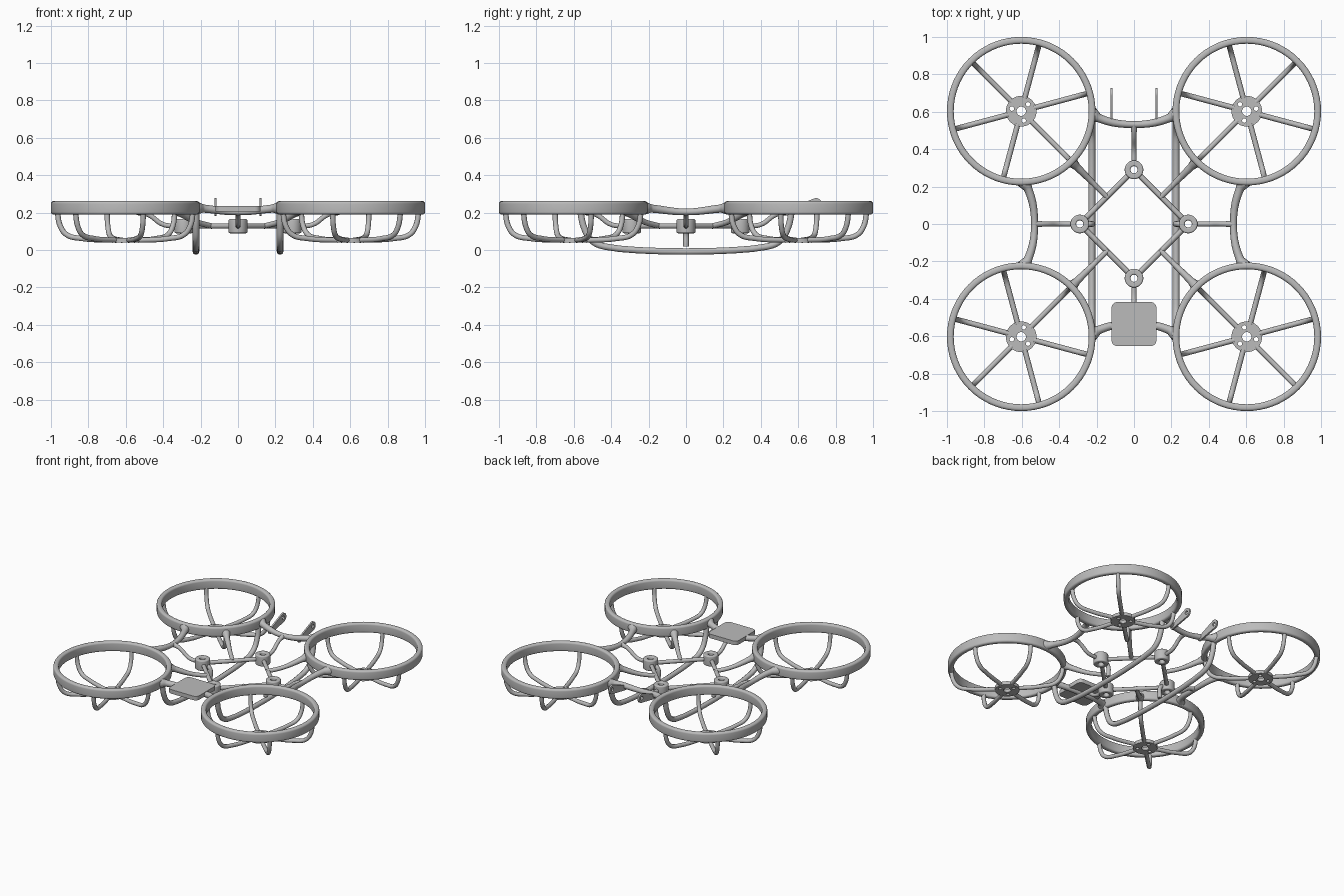
import bpy
import bmesh
from math import sin, cos, pi, radians
from mathutils import Matrix, Vector

cube = bpy.data.objects.get("Cube")
if cube:
    bpy.data.objects.remove(cube, do_unlink=True)

grey = bpy.data.materials.new("frame_grey")
grey.use_nodes = True
COLOR = (0.5, 0.5, 0.5, 1)
grey.diffuse_color = COLOR
grey.node_tree.nodes["Principled BSDF"].inputs["Base Color"].default_value = COLOR
parts = []


def add_mesh(name, mesh):
    obj = bpy.data.objects.new(name, mesh)
    mesh.materials.clear()
    mesh.materials.append(grey)
    bpy.context.collection.objects.link(obj)
    parts.append(obj)
    return obj


def curve_to_mesh(name, curve, matrix):
    tmp = bpy.data.objects.new("tmp", curve)
    bpy.context.collection.objects.link(tmp)
    deps = bpy.context.evaluated_depsgraph_get()
    mesh = bpy.data.meshes.new_from_object(tmp.evaluated_get(deps))
    bpy.data.objects.remove(tmp, do_unlink=True)
    mesh.transform(matrix)
    return add_mesh(name, mesh)


def tube(name, points, radius, matrix=Matrix(), flare=None):
    """Round rod through smooth points; flare scales the radius at each point."""
    curve = bpy.data.curves.new(name, 'CURVE')
    curve.dimensions = '3D'
    curve.bevel_depth = radius
    curve.bevel_resolution = 3
    curve.resolution_u = 8
    curve.use_fill_caps = True
    spline = curve.splines.new('BEZIER')
    spline.bezier_points.add(len(points) - 1)
    for i, p in enumerate(points):
        bp = spline.bezier_points[i]
        bp.co = p
        bp.handle_left_type = bp.handle_right_type = 'AUTO'
        bp.radius = flare[i] if flare else 1
    return curve_to_mesh(name, curve, matrix)


def slab(name, loops, thickness, matrix=Matrix(), bevel=0.0):
    """Flat plate from an outline; any further loops are holes."""
    curve = bpy.data.curves.new(name, 'CURVE')
    curve.dimensions = '2D'
    curve.fill_mode = 'BOTH'
    curve.extrude = thickness / 2 - bevel
    curve.bevel_depth = bevel
    curve.offset = -bevel
    for loop in loops:
        spline = curve.splines.new('POLY')
        spline.points.add(len(loop) - 1)
        for sp, (x, y) in zip(spline.points, loop):
            sp.co = (x, y, 0, 1)
        spline.use_cyclic_u = True
    return curve_to_mesh(name, curve, matrix)


def arc(cx, cy, r, start=0, sweep=360, n=24):
    steps = n if sweep == 360 else n - 1
    return [(cx + r * cos(radians(start + sweep * i / steps)),
             cy + r * sin(radians(start + sweep * i / steps))) for i in range(n)]


def rounded_rect(cx, cy, w, h, r, n=6):
    pts = []
    for i, (sx, sy) in enumerate([(1, 1), (-1, 1), (-1, -1), (1, -1)]):
        pts += arc(cx + sx * (w / 2 - r), cy + sy * (h / 2 - r), r, 90 * i, 90, n)
    return pts


def lathe(name, profile, matrix, segments=72):
    bm = bmesh.new()
    verts = [bm.verts.new((r, 0, z)) for r, z in profile]
    edges = [bm.edges.new((verts[i], verts[(i + 1) % len(verts)])) for i in range(len(verts))]
    bmesh.ops.spin(bm, geom=verts + edges, cent=(0, 0, 0), axis=(0, 0, 1),
                   angle=2 * pi, steps=segments, use_merge=True)
    bmesh.ops.remove_doubles(bm, verts=bm.verts, dist=0.0002)
    bmesh.ops.recalc_face_normals(bm, faces=bm.faces)
    bm.transform(matrix)
    mesh = bpy.data.meshes.new(name)
    bm.to_mesh(mesh)
    bm.free()
    return add_mesh(name, mesh)


CENTRE, RING, NODE, FRAME_Z = 0.603, 0.379, 0.29, 0.128
corners = ["back_left", "back_right", "front_right", "front_left"]
sides = ["left", "back", "right", "front"]

for k in range(4):
    turn = Matrix.Rotation(k * pi / 2, 4, 'Z')
    corner, side = corners[k], sides[k]
    duct = turn @ Matrix.Translation((CENTRE, CENTRE, 0))

    # Rotor guard ring
    lathe(corner + "_guard_ring", rounded_rect(RING, 0.226, 0.036, 0.072, 0.014), duct)

    # Motor mount disc with its holes
    holes = [arc(0, 0, 0.025)]
    for i in range(3):
        a = radians((15 if k % 2 == 0 else 75) + 120 * i)
        holes.append(arc(0.052 * cos(a), 0.052 * sin(a), 0.012, n=12))
    slab(corner + "_motor_mount", [arc(0, 0, 0.082, n=36)] + holes, 0.024,
         duct @ Matrix.Translation((0, 0, 0.052)))

    # Curved spokes under the ring
    for i in range(6):
        tube(f"{corner}_spoke_{i + 1}",
             [(0.07, 0, 0.053), (0.24, 0, 0.062), (0.325, 0, 0.083),
              (0.36, 0, 0.13), (0.376, 0, 0.205)],
             0.0145, duct @ Matrix.Rotation(radians(45 + 60 * i), 4, 'Z'))

    # Diagonal arm from the ring to the centre frame
    tube(corner + "_arm",
         [(0.335, 0.335, 0.215), (0.305, 0.305, 0.197), (0.22, 0.22, 0.15), (0.14, 0.14, FRAME_Z)],
         0.015, turn, [2.2, 1.35, 1, 1])

    # Bowed bridge between two neighbouring rings
    tube(side + "_bridge",
         [(0.59, -0.225, 0.225), (0.565, -0.185, 0.222), (0.532, 0, 0.204),
          (0.565, 0.185, 0.222), (0.59, 0.225, 0.225)],
         0.018, turn, [2, 1.25, 1, 1.25, 2])

    # Rod from bridge down to the frame node
    tube(side + "_rod",
         [(0.532, 0, 0.204), (0.48, 0, 0.19), (0.4, 0, 0.137), (0.33, 0, FRAME_Z)],
         0.0135, turn, [1.4, 1, 1, 1])

    # Node with a bore, and the centre frame bar
    slab(side + "_node", [arc(NODE, 0, 0.05, n=32), arc(NODE, 0, 0.019)], 0.076,
         turn @ Matrix.Translation((0, 0, FRAME_Z)), 0.008)
    a, b = Vector((NODE, 0, FRAME_Z)), Vector((0, NODE, FRAME_Z))
    tube(corner + "_frame_bar", [a.lerp(b, 0.1), a.lerp(b, 0.9)], 0.0145, turn)

for name, s in (("left", 1), ("right", -1)):
    # Landing skid with upturned ends
    half = [(0.565, 0.205), (0.545, 0.12), (0.505, 0.052), (0.43, 0.018)]
    path = [(s * 0.225, y, z) for y, z in half] + [(s * 0.225, -y, z) for y, z in reversed(half)]
    tube(name + "_skid", path, 0.018)

    # Strut from the node to the skid
    tube(name + "_skid_strut",
         [(s * 0.26, 0, 0.122), (s * 0.232, 0, 0.108), (s * 0.225, 0, 0.02)], 0.015)

    # Upright antenna lug on the back bridge
    upright = Matrix(((0, 0, 1, s * 0.12), (1, 0, 0, 0), (0, 1, 0, 0), (0, 0, 0, 1)))
    outline = arc(0.695, 0.245, 0.033, -73, 180, 14) + arc(0.545, 0.2, 0.017, 107, 180, 10)
    slab(name + "_antenna_lug", [outline, arc(0.695, 0.245, 0.013, n=16)], 0.012, upright)

# Square mounting plate on the front bridge
slab("front_mounting_plate", [rounded_rect(0, -0.535, 0.24, 0.235, 0.03)], 0.03,
     Matrix.Translation((0, 0, 0.22)))

# Smooth shading with sharp edges kept
bpy.ops.object.select_all(action='DESELECT')
for obj in parts:
    obj.select_set(True)
bpy.context.view_layer.objects.active = parts[0]
bpy.ops.object.shade_smooth_by_angle(angle=radians(40))
